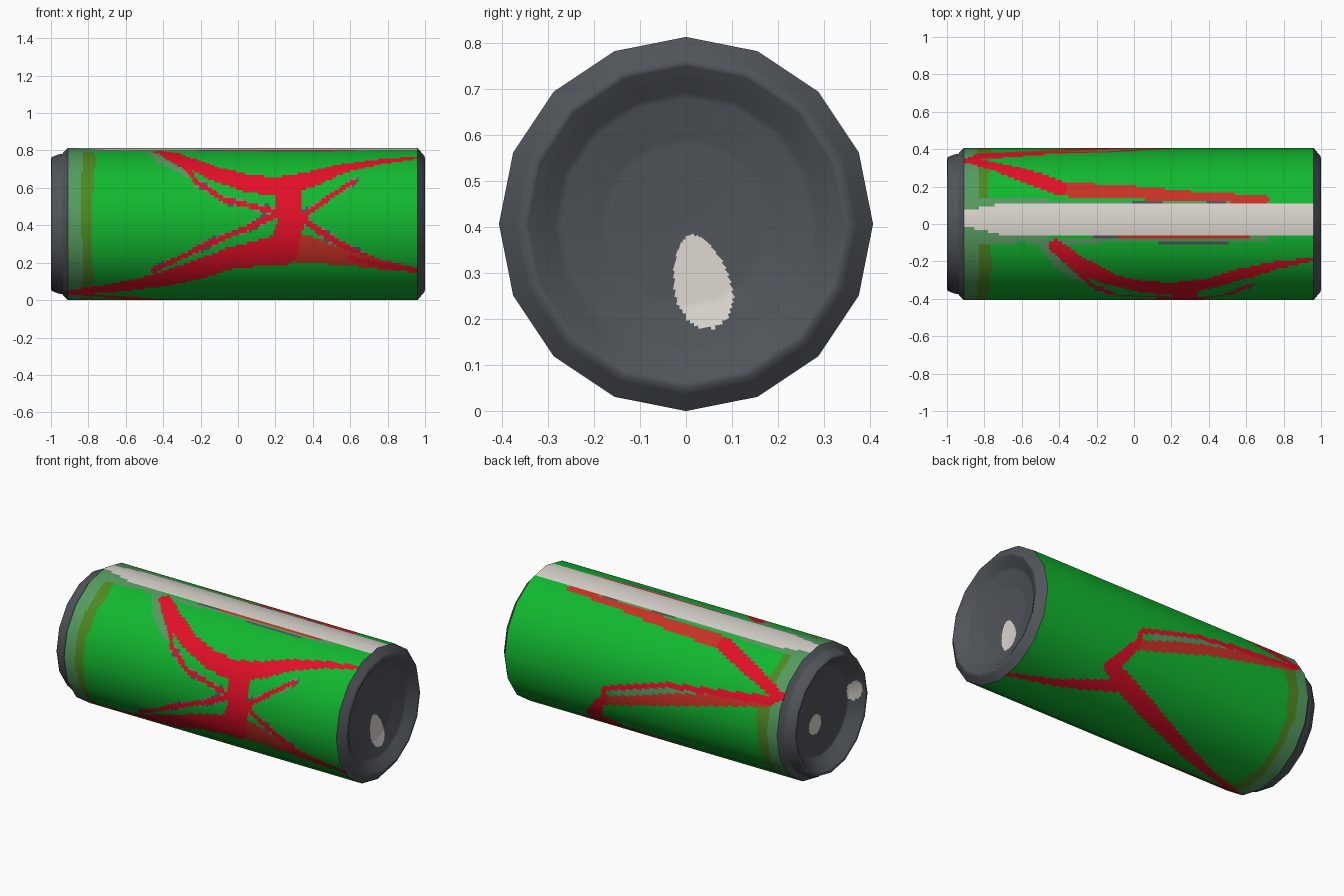
import bpy
import math

if "Cube" in bpy.data.objects:
    bpy.data.objects.remove(bpy.data.objects["Cube"], do_unlink=True)

RADIUS = 0.407
SIDES = 16
CUTS = 10              # cuts per flat side, so painted shapes get clean borders
AROUND = SIDES * CUTS
STEP = 2 * math.pi / SIDES

PALETTE = {
    "green": (0.006, 0.48, 0.03),
    "red": (0.76, 0.005, 0.02),
    "brick_red": (0.58, 0.032, 0.018),
    "dark_grey": (0.08, 0.09, 0.102),
    "pale_green": (0.09, 0.33, 0.115),
    "olive": (0.075, 0.25, 0.015),
    "off_white": (0.70, 0.66, 0.61),
}
NAMES = list(PALETTE)


def make_material(name, rgb):
    mat = bpy.data.materials.new(name)
    mat.use_nodes = True
    mat.diffuse_color = (*rgb, 1)
    bsdf = next(n for n in mat.node_tree.nodes if n.type == 'BSDF_PRINCIPLED')
    bsdf.inputs["Base Color"].default_value = (*rgb, 1)
    bsdf.inputs["Roughness"].default_value = 0.6
    return mat


MATS = [make_material(n, c) for n, c in PALETTE.items()]


def resample(points, spacing):
    """Split each profile segment into short steps."""
    out = [points[0]]
    for (x0, r0), (x1, r1) in zip(points, points[1:]):
        n = max(1, round(math.hypot(x1 - x0, r1 - r0) / spacing))
        out += [(x0 + (x1 - x0) * k / n, r0 + (r1 - r0) * k / n) for k in range(1, n + 1)]
    return out


def lathe(name, profile, spacing, paint):
    """Turn an (x, radius) profile into a sixteen-sided shell, painted by a rule."""
    prof = resample(profile, spacing)
    verts, normals, faces = [], [], []
    for i, (x, r) in enumerate(prof):
        before, after = prof[max(i - 1, 0)], prof[min(i + 1, len(prof) - 1)]
        dx, dr = after[0] - before[0], after[1] - before[1]
        length = math.hypot(dx, dr)
        for j in range(AROUND):
            a = 2 * math.pi * j / AROUND
            flat = math.cos(STEP / 2) / math.cos(a % STEP - STEP / 2)
            s, c = math.sin(a), math.cos(a)
            verts.append((x, -r * flat * s, RADIUS + r * flat * c))
            normals.append((-dr / length, -s * dx / length, c * dx / length))
    for i in range(len(prof) - 1):
        for j in range(AROUND):
            k, m = i * AROUND, (j + 1) % AROUND
            faces.append((k + j, k + m, k + AROUND + m, k + AROUND + j))
    # close the middle of an end
    last = (len(prof) - 1) * AROUND
    if prof[0][1] < 0.05:
        faces.append(tuple(reversed(range(AROUND))))
    if prof[-1][1] < 0.05:
        faces.append(tuple(range(last, last + AROUND)))
    mesh = bpy.data.meshes.new(name)
    mesh.from_pydata(verts, [], faces)
    for mat in MATS:
        mesh.materials.append(mat)
    for p in mesh.polygons:
        x, y, z = p.center
        p.material_index = NAMES.index(paint(x, y, z - RADIUS))
        p.use_smooth = True
    mesh.normals_split_custom_set_from_vertices(normals)
    obj = bpy.data.objects.new(name, mesh)
    bpy.context.collection.objects.link(obj)
    return obj


# Brush strokes: colour, then (x, degrees from the top towards the front, half width)
front_figure = [
    ("red", (-.42, 17, .035), (-.3, 32, .05), (-.12, 48, .05), (.05, 57, .055),
     (.2, 60, .06), (.38, 54, .05), (.55, 43, .04), (.75, 34, .025), (.95, 28, .012)),
    ("red", (.27, 65, .07), (.28, 90, .07), (.24, 112, .08)),
    ("red", (.2, 111, .085), (-.05, 118, .065), (-.4, 138, .06), (-.7, 150, .04), (-.9, 155, .02)),
    ("red", (.6, 117, .015), (.8, 124, .02), (.96, 128, .012)),
    ("brick_red", (.35, 110, .085), (.58, 117, .045), (.8, 124, .03), (.96, 128, .014)),
]
strands = [
    ("red", (-.3, 37, .014), (-.22, 56, .014), (-.08, 71, .014), (.1, 77, .014), (.24, 82, .016)),
    ("red", (.62, 55, .013), (.5, 68, .014), (.4, 79, .014), (.3, 88, .02)),
    ("red", (.22, 82, .016), (.05, 93, .015), (-.2, 108, .015), (-.45, 128, .014)),
    ("red", (.34, 86, .016), (.45, 97, .018), (.6, 110, .016), (.75, 120, .014)),
]
back_figure = [
    ("red", (-.9, 155, .02), (-.55, 174, .035), (-.22, 193, .045), (.1, 211, .055),
     (.25, 219, .055), (.42, 230, .045), (.33, 250, .03)),
    ("red", (.32, 218, .04), (.68, 200, .028), (.97, 188, .014)),
    ("red", (.3, 252, .02), (.28, 267, .015), (-.14, 285, .015), (-.83, 297, .025), (-.9, 303, .025)),
    ("brick_red", (.3, 254, .03), (-.2, 275, .036), (-.83, 296, .03)),
    ("pale_green", (.2, 267, .025), (-.2, 280, .03), (-.6, 290, .02)),
    ("red", (-.86, 303, .03), (-.58, 320, .045), (-.4, 331, .045)),
    ("brick_red", (-.4, 332, .045), (0, 335, .04), (.3, 338, .028), (.7, 341, .022)),
]
stripe_edges = [
    ("dark_grey", (-.2, 9, .02), (-.1, 9, .02)),
    ("dark_grey", (0, 344, .012), (.14, 344, .012)),
    ("dark_grey", (.4, 344, .012), (.48, 344, .012)),
    ("brick_red", (-.12, 10, .016), (.6, 10, .016)),
    ("dark_grey", (.14, 14.5, .009), (.5, 14.5, .009)),
    ("pale_green", (-.86, 10, .04), (-.6, 11, .025), (-.42, 13, .015), (.7, 10, .02)),
    ("pale_green", (-.88, 344, .035), (-.45, 344, .022), (.3, 344, .01), (.7, 342, .025)),
    ("pale_green", (-.48, 16, .03), (-.4, 34, .025), (-.27, 50, .02)),
]
ARC = RADIUS * math.pi / 180


def segments(strokes, widen=0.0, colour=None):
    out = []
    for name, *pts in strokes:
        for p, q in zip(pts, pts[1:]):
            out.append((colour or name, p[0], p[1] * ARC, p[2] + widen, q[0], q[1] * ARC, q[2] + widen))
    return out


SEGMENTS = (segments(stripe_edges[:5]) + segments(front_figure) + segments(strands)
            + segments(back_figure) + segments(stripe_edges[5:])
            + segments(strands, 0.012, "fringe"))


def paint_body(x, y, z):
    deg = math.degrees(math.atan2(-y, z))
    # pale stripe along the top
    taper = max(0, -0.7 - x) * 35
    if -16 + taper * 0.8 < deg < 8.5 - taper:
        return "off_white"
    s = (deg % 360) * ARC
    for name, x0, s0, w0, x1, s1, w1 in SEGMENTS:
        if x < min(x0, x1) - 0.1 or x > max(x0, x1) + 0.1:
            continue
        dx, ds = x1 - x0, s1 - s0
        t = min(1, max(0, ((x - x0) * dx + (s - s0) * ds) / (dx * dx + ds * ds)))
        if math.hypot(x - x0 - t * dx, s - s0 - t * ds) < w0 + t * (w1 - w0):
            if name == "fringe":
                wave = math.sin(x * 31 + s * 17)
                if wave < -0.2:
                    continue
                return "dark_grey" if wave > 0.85 else "pale_green"
            return name
    # faded bands by the neck
    if x < -0.835 + 0.008 * math.sin(s * 9):
        return "pale_green"
    if x < -0.775 + 0.012 * math.sin(s * 7):
        return "olive"
    return "green"


def in_oval(y, z, cy, cz, ry, rz, tilt=0.0):
    u, v = y - cy, z - cz
    c, s = math.cos(tilt), math.sin(tilt)
    return ((u * c - v * s) / ry) ** 2 + ((u * s + v * c) / rz) ** 2 < 1


def paint_neck(x, y, z):
    spots = in_oval(y, z, -.29, .03, .035, .06) or in_oval(y, z, .05, -.06, .06, .06)
    return "off_white" if spots and x > -0.995 else "dark_grey"


def paint_base(x, y, z):
    # egg shape, wider towards its lower end
    width = 0.06 - 0.12 * (z + 0.125)
    return "off_white" if in_oval(y, z, .035, -.125, width, .104, -0.25) else "dark_grey"


# Recessed end with its rim and neck
lathe("neck_end", [(-.92, .01), (-.925, .27), (-.985, .33), (-1, .345), (-.997, .357),
                   (-.96, .372), (-.94, .375), (-.91, RADIUS)], .01, paint_neck)
# Painted wall
lathe("painted_body", [(-.91, RADIUS), (.96, RADIUS)], .0117, paint_body)
# Dished end with its chamfer
lathe("base_end", [(.96, RADIUS), (.995, .365), (1, .35), (.985, .325), (.955, .28),
                   (.93, .18), (.92, .01)], .008, paint_base)
